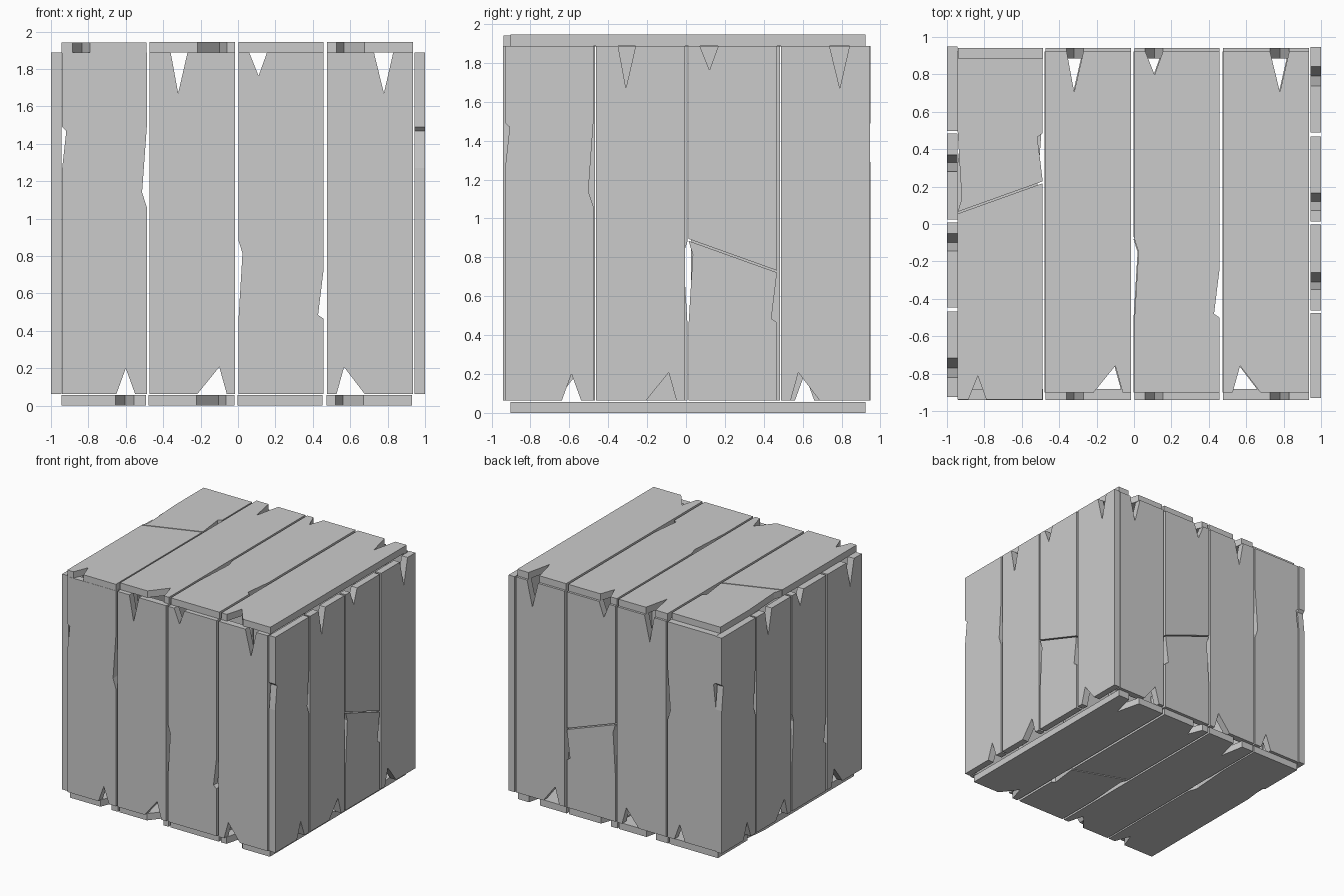
import bpy, bmesh

if "Cube" in bpy.data.objects:
    bpy.data.objects.remove(bpy.data.objects["Cube"])

T = 0.057            # plank thickness
B, H = 0.063, 1.888  # bottom and top of a wall plank

# Plank outlines in panel space (u across, v along), anticlockwise
PLANK_1 = [(-.94, B), (-.65, B), (-.60, .20), (-.55, B), (-.487, B), (-.487, 1.06),
           (-.513, 1.14), (-.487, 1.50), (-.487, H), (-.94, H), (-.94, 1.49),
           (-.94, 1.49), (-.918, 1.47), (-.94, 1.27)]
PLANK_2 = [(-.473, B), (-.217, B), (-.10, .207), (-.06, B), (-.015, B), (-.015, H),
           (-.27, H), (-.32, 1.67), (-.36, H), (-.473, H)]
PLANK_4 = [(.477, B), (.527, B), (.567, .207), (.677, B), (.935, B), (.935, H),
           (.83, H), (.78, 1.67), (.727, H), (.477, H)]
LOWER_3 = [(.002, B), (.457, B), (.457, .465), (.428, .485), (.457, .722),
           (.002, .885), (.024, .815), (.002, .45)]
UPPER_3 = [(.002, .895), (.457, .732), (.457, H), (.155, H), (.11, 1.763), (.06, H), (.002, H)]
PLANK_3 = LOWER_3[:5] + UPPER_3[2:] + LOWER_3[5:]


def plank(name, outlines, place):
    """Extrude outlines through the plank thickness; place maps (u, v, w) to xyz."""
    bm = bmesh.new()
    for pts in outlines:
        pts = [p for i, p in enumerate(pts) if p != pts[i - 1]]
        front = [bm.verts.new(place(u, v, 0)) for u, v in pts]
        back = [bm.verts.new(place(u, v, T)) for u, v in pts]
        bm.faces.new(front)
        bm.faces.new(back[::-1])
        for i in range(len(pts)):
            bm.faces.new((front[i - 1], back[i - 1], back[i], front[i]))
    bmesh.ops.recalc_face_normals(bm, faces=bm.faces)
    mesh = bpy.data.meshes.new(name)
    bm.to_mesh(mesh)
    bm.free()
    bpy.context.collection.objects.link(bpy.data.objects.new(name, mesh))


# Six panels: where each lies and whether its third plank is snapped in two
PANELS = {
    "front":  (lambda u, v, w: (u, -.94 + w, v), False),
    "back":   (lambda u, v, w: (u, .942 - w, v), True),
    "right":  (lambda u, v, w: (1 - w, u + .011, v), True),
    "left":   (lambda u, v, w: (-1 + w, .01 - u, v), False),
    "bottom": (lambda u, v, w: (u - .005, v - .965, w), True),
    "top":    (lambda u, v, w: (u, v - .965, 1.945 - w), False),
}
for side, (place, snapped) in PANELS.items():
    third = [LOWER_3, UPPER_3] if snapped else [PLANK_3]
    for i, outlines in enumerate(([PLANK_1], [PLANK_2], third, [PLANK_4])):
        if side == "top" and i == 0:
            # The first lid plank is a snapped one turned end for end
            plank("top_plank_1", [LOWER_3, UPPER_3],
                  lambda u, v, w: (u - .945, .95 - v, 1.942 - w))
        else:
            plank(f"{side}_plank_{i + 1}", outlines, place)
